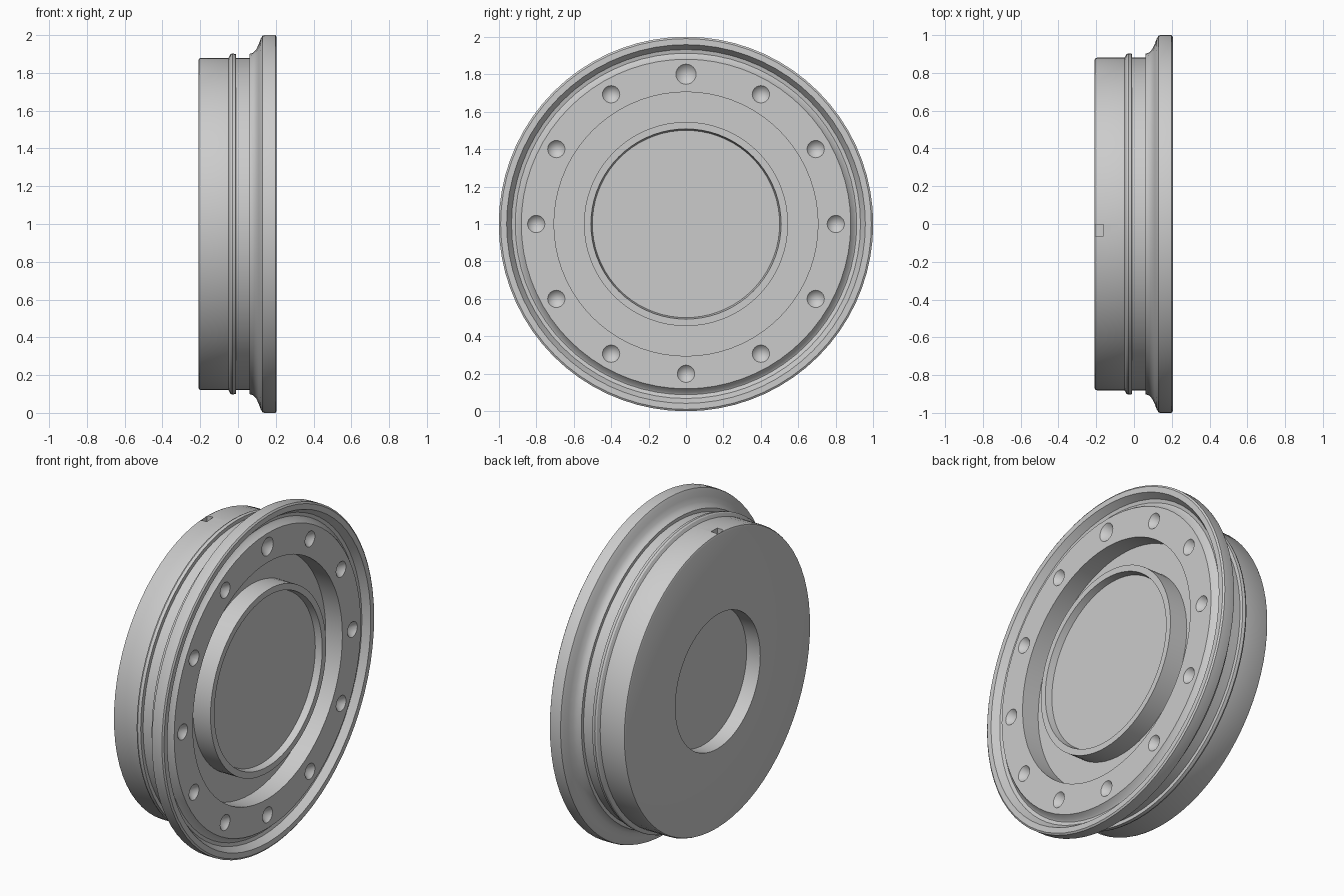
import bpy, bmesh, math
from mathutils import Matrix, Vector

if "Cube" in bpy.data.objects:
    bpy.data.objects.remove(bpy.data.objects["Cube"], do_unlink=True)

SEGMENTS = 72
AXIS_HEIGHT = 1.0
FACE_X = 0.195

grey = bpy.data.materials.new("plain grey")
grey.use_nodes = True
grey.diffuse_color = (0.6, 0.6, 0.6, 1)
grey.node_tree.nodes["Principled BSDF"].inputs["Base Color"].default_value = (0.6, 0.6, 0.6, 1)


def finish(bm, name):
    bmesh.ops.remove_doubles(bm, verts=bm.verts, dist=0.0001)
    bmesh.ops.recalc_face_normals(bm, faces=bm.faces)
    mesh = bpy.data.meshes.new(name)
    bm.to_mesh(mesh)
    bm.free()
    mesh.materials.append(grey)
    obj = bpy.data.objects.new(name, mesh)
    bpy.context.collection.objects.link(obj)
    return obj


def lathe(name, profile):
    """Turn (x, radius) points around the wheel axis."""
    bm = bmesh.new()
    verts = [bm.verts.new((x, 0, r)) for x, r in profile]
    edges = [bm.edges.new(pair) for pair in zip(verts, verts[1:])]
    bmesh.ops.spin(bm, geom=verts + edges, cent=(0, 0, 0), axis=(1, 0, 0),
                   angle=math.tau, steps=SEGMENTS)
    bmesh.ops.translate(bm, verts=bm.verts, vec=(0, 0, AXIS_HEIGHT))
    return finish(bm, name)


# Outer shell: back recess, drum with rib, then the coved flange
outside = [(-0.12, 0), (-0.12, 0.40), (-0.21, 0.40), (-0.21, 0.865),
           (-0.206, 0.875), (-0.195, 0.88), (-0.05, 0.88), (-0.04, 0.898),
           (-0.03, 0.903), (-0.012, 0.9), (-0.01, 0.88), (0.06, 0.88),
           (0.06, 0.9), (0.08, 0.907), (0.097, 0.925), (0.11, 0.953),
           (0.12, 0.98), (0.13, 0.997), (0.14, 1.0), (0.198, 1.0), (0.205, 0.99)]
# Front: rim lip, groove, bolt face, deep channel, raised ring and hub disc
front = [(0.205, 0.958), (0.165, 0.932), (0.16, 0.912), (0.165, 0.902),
         (FACE_X, 0.88), (FACE_X, 0.705), (0.085, 0.705), (0.085, 0.545),
         (0.2, 0.545), (0.2, 0.508), (0.16, 0.5), (0.16, 0)]
wheel = lathe("wheel_body", outside + front)

# Conical bolt pockets, the top one slightly larger
bm = bmesh.new()
for i in range(12):
    angle = i * math.tau / 12
    radius = 0.049 if i == 0 else 0.042
    spot = Vector((FACE_X - 0.02, 0.8 * math.sin(angle), AXIS_HEIGHT + 0.8 * math.cos(angle)))
    bmesh.ops.create_cone(bm, cap_ends=True, segments=24, radius1=0, radius2=radius * 1.4,
                          depth=0.07,
                          matrix=Matrix.Translation(spot) @ Matrix.Rotation(math.pi / 2, 4, 'Y'))
bolt_cutter = finish(bm, "bolt_pocket_cutter")

# Small locating notch on top of the drum
bm = bmesh.new()
bmesh.ops.create_cube(bm, size=1, matrix=Matrix.Translation((-0.183, -0.033, AXIS_HEIGHT + 0.88))
                      @ Matrix.Diagonal((0.042, 0.062, 0.07, 1)))
notch_cutter = finish(bm, "notch_cutter")

bpy.context.view_layer.objects.active = wheel
for cutter in (bolt_cutter, notch_cutter):
    cutter.hide_render = True
    mod = wheel.modifiers.new(cutter.name, 'BOOLEAN')
    mod.operation = 'DIFFERENCE'
    mod.solver = 'EXACT'
    mod.object = cutter
    bpy.ops.object.modifier_apply(modifier=mod.name)
    bpy.data.objects.remove(cutter, do_unlink=True)

bpy.ops.object.select_all(action='DESELECT')
wheel.select_set(True)
bpy.ops.object.shade_smooth_by_angle(angle=math.radians(30))
